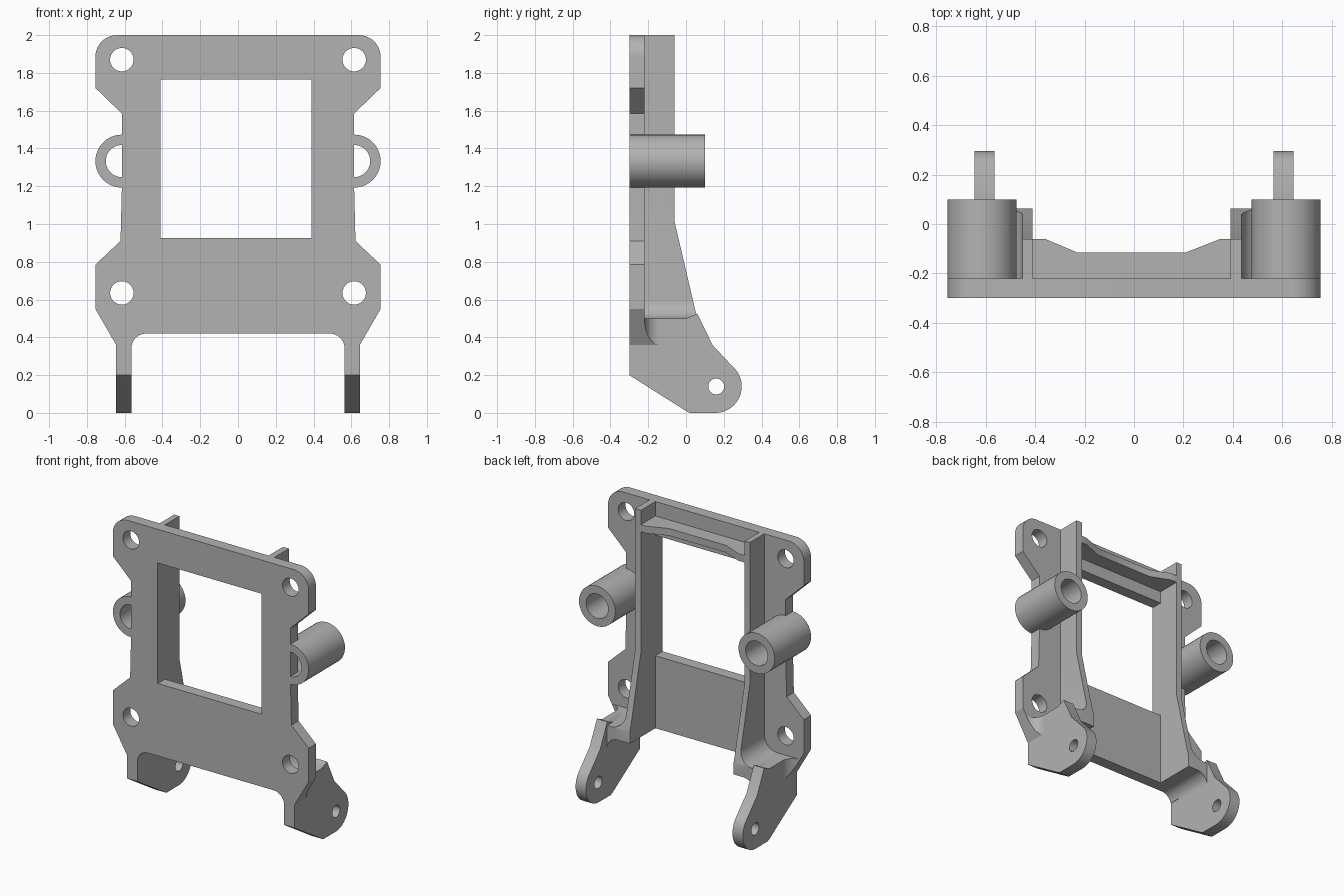
import bpy, bmesh
from math import cos, sin, radians

cube = bpy.data.objects.get("Cube")
if cube:
    bpy.data.objects.remove(cube, do_unlink=True)

grey = bpy.data.materials.new("plain grey")
grey.use_nodes = True
COLOR = (0.45, 0.45, 0.45, 1)
grey.diffuse_color = COLOR
grey.node_tree.nodes["Principled BSDF"].inputs["Base Color"].default_value = COLOR


def arc(cx, cy, r, start, end, n=12):
    steps = [radians(start + (end - start) * i / n) for i in range(n + 1)]
    return [(cx + r * cos(t), cy + r * sin(t)) for t in steps]


def circle(cx, cy, r, n=40):
    return arc(cx, cy, r, 0, 360, n)[:-1]


def mirror(points):
    return [(-a, b) for a, b in reversed(points)]


def prism(name, axis, loops, low, high):
    """Extrude a closed outline, with any holes, along one axis."""
    curve = bpy.data.curves.new(name, "CURVE")
    curve.dimensions, curve.fill_mode = "2D", "BOTH"
    curve.extrude = (high - low) / 2
    for loop in loops:
        spline = curve.splines.new("POLY")
        spline.points.add(len(loop) - 1)
        for p, (a, b) in zip(spline.points, loop):
            p.co = (a, b, 0, 1)
        spline.use_cyclic_u = True
    temp = bpy.data.objects.new(name + "_outline", curve)
    bpy.context.collection.objects.link(temp)
    dg = bpy.context.evaluated_depsgraph_get()
    mesh = bpy.data.meshes.new_from_object(temp.evaluated_get(dg))
    bpy.data.objects.remove(temp, do_unlink=True)
    bpy.data.curves.remove(curve)
    bm = bmesh.new()
    bm.from_mesh(mesh)
    for v in bm.verts:
        a, b, c = v.co
        c += (low + high) / 2
        v.co = {"x": (c, a, b), "y": (a, c, b), "z": (a, b, c)}[axis]
    bmesh.ops.remove_doubles(bm, verts=bm.verts, dist=1e-5)
    bmesh.ops.recalc_face_normals(bm, faces=bm.faces)
    bm.to_mesh(mesh)
    bm.free()
    mesh.name = name
    mesh.materials.clear()
    mesh.materials.append(grey)
    obj = bpy.data.objects.new(name, mesh)
    bpy.context.collection.objects.link(obj)
    return obj


def intersect(obj, cutter):
    mod = obj.modifiers.new("trim", "BOOLEAN")
    mod.operation, mod.solver, mod.object = "INTERSECT", "EXACT", cutter
    dg = bpy.context.evaluated_depsgraph_get()
    obj.data = bpy.data.meshes.new_from_object(obj.evaluated_get(dg))
    obj.modifiers.clear()
    bpy.data.objects.remove(cutter, do_unlink=True)


FRONT, BACK = -0.30, -0.22

# Front plate with window and four screw holes
edge = arc(0.64, 1.885, 0.115, 90, 0) + [
    (0.755, 1.72), (0.615, 1.585), (0.615, 1.19), (0.622, 0.91),
    (0.755, 0.785), (0.755, 0.55), (0.645, 0.36), (0.565, 0.36)]
edge += arc(0.485, 0.34, 0.08, 15, 90)
window = [(-0.41, 0.925), (0.39, 0.925), (0.39, 1.765), (-0.41, 1.765)]
holes = [circle(s * 0.615, z, 0.062) for s in (-1, 1) for z in (0.635, 1.87)]
prism("front_plate", "y", [edge + mirror(edge), window] + holes, FRONT, BACK)

# Top ledge with a shallow dip, running between the ribs
ledge = [(-0.42, BACK), (-0.42, -0.06), (-0.36, -0.06), (-0.23, -0.115),
         (0.21, -0.115), (0.35, -0.06), (0.40, -0.06), (0.40, BACK)]
prism("top_ledge", "z", [ledge], 1.85, 1.90)

# Side outlines of the rib and the leg
rib_side = [(BACK, 0.3), (BACK, 2.0), (-0.06, 2.0), (-0.06, 1.01),
            (0.05, 0.54), (0.062, 0.5), (0.062, 0.3)]
leg_side = [(FRONT, 0.2), (0, 0.01), (0.02, 0)]
leg_side += arc(0.155, 0.14, 0.14, -90, 48, 20)
leg_side += [(0.14, 0.36), (0.06, 0.525), (0, 0.5), (BACK, 0.5),
             (BACK, 0.36), (FRONT, 0.36)]

for side, s, inner, outer in (("left", 1, 0.39, 0.435), ("right", -1, 0.41, 0.45)):
    def flip(points):
        return points if s > 0 else mirror(points)

    # Upright rib curving out into a shelf above the leg
    section = [(inner, 0.42), (inner, 2.0), (outer, 2.0)]
    section += arc(outer + 0.1, 0.6, 0.1, 180, 270)
    section += [(0.645, 0.5), (0.645, 0.34)]
    section += arc(0.485, 0.34, 0.08, 0, 90)
    rib = prism(side + "_rib", "y", [flip(section)], BACK - 0.05, 0.3)
    intersect(rib, prism("rib_cutter", "x", [rib_side], -1, 1))

    # Leg with pivot hole
    low, high = sorted((s * 0.565, s * 0.645))
    prism(side + "_leg", "x", [leg_side, circle(0.16, 0.14, 0.042)], low, high)

    # Fillet between the plate and the outer face of the leg
    fillet = [(0.64, BACK - 0.02), (0.64, -0.14), (0.645, -0.14)]
    fillet += arc(0.725, -0.14, 0.08, 180, 270) + [(0.725, BACK - 0.02)]
    web = prism(side + "_leg_fillet", "z", [flip(fillet)], 0.36, 0.5)
    corner = [(0.6, 0.3), (0.6, 0.6), (0.784, 0.6), (0.645, 0.36), (0.61, 0.3)]
    intersect(web, prism("fillet_cutter", "y", [flip(corner)], -0.5, 0.5))

    # Tube behind the plate, and its half ring beside the plate edge
    x, z = 0.615, 1.333
    prism(side + "_tube", "y", [circle(s * x, z, 0.14), circle(s * x, z, 0.085)],
          BACK, 0.10)
    ring = arc(x, z, 0.14, 90, -90, 20) + arc(x, z, 0.085, -90, 90, 20)
    prism(side + "_tube_front", "y", [flip(ring)], FRONT, BACK)

# Smooth the round surfaces, keep the edges sharp
bpy.ops.object.select_all(action="DESELECT")
for obj in bpy.context.scene.objects:
    if obj.type == "MESH":
        obj.select_set(True)
        bpy.context.view_layer.objects.active = obj
bpy.ops.object.shade_smooth_by_angle(angle=radians(30))
